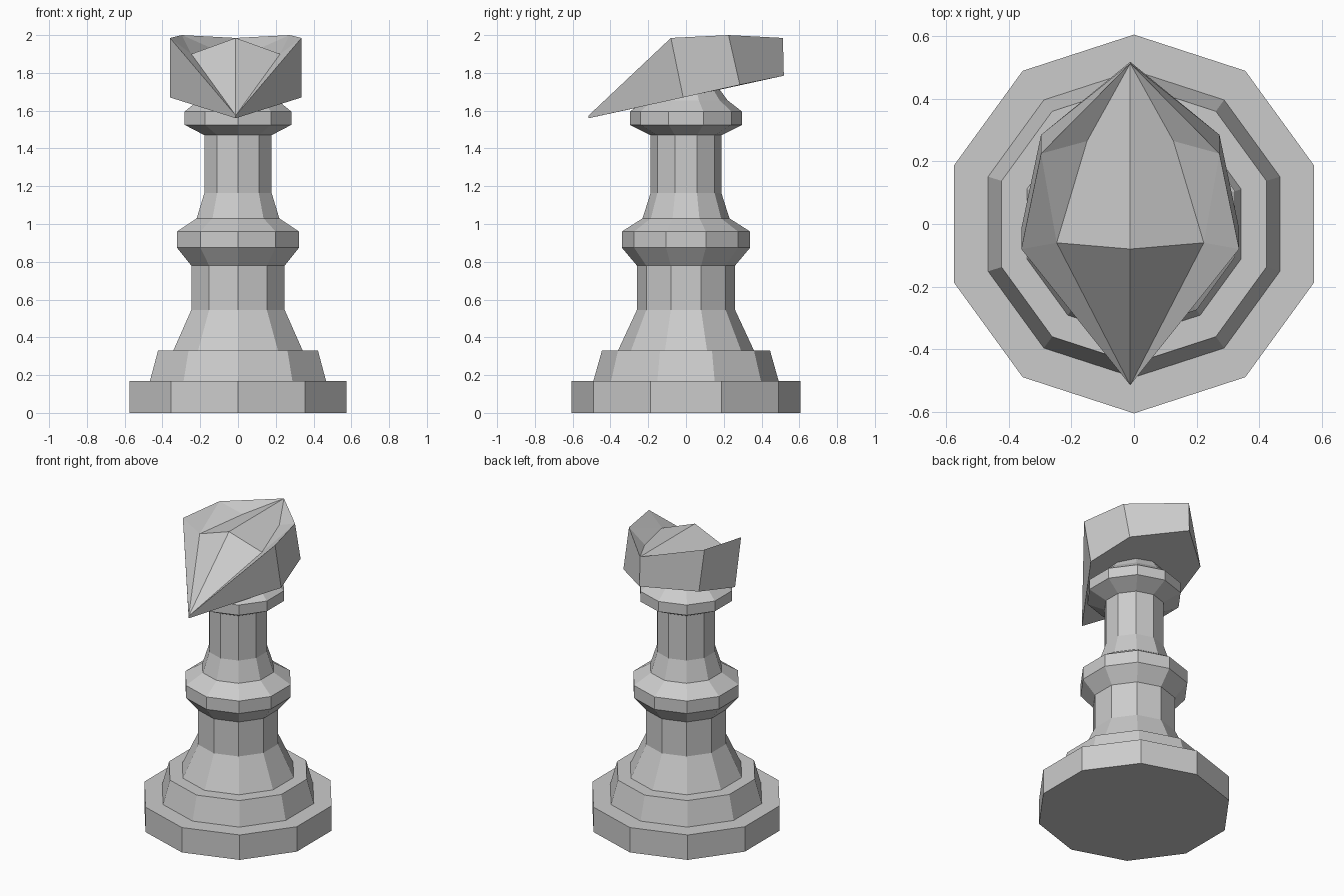
import bpy, bmesh, math

cube = bpy.data.objects.get("Cube")
if cube:
    bpy.data.objects.remove(cube)

grey = bpy.data.materials.new("stone_grey")
grey.use_nodes = True
grey.diffuse_color = (0.6, 0.6, 0.6, 1)
grey.node_tree.nodes["Principled BSDF"].inputs["Base Color"].default_value = (0.6, 0.6, 0.6, 1)

SIDES = 10


def add_object(name, bm):
    bmesh.ops.recalc_face_normals(bm, faces=bm.faces)
    mesh = bpy.data.meshes.new(name)
    bm.to_mesh(mesh)
    bm.free()
    mesh.materials.append(grey)
    obj = bpy.data.objects.new(name, mesh)
    bpy.context.collection.objects.link(obj)
    return obj


def turned(name, profile):
    """Closed ten-sided turning from (radius, height) pairs, corners on the y axis."""
    bm = bmesh.new()
    rings = []
    for r, z in profile:
        angles = [math.pi / 2 + math.tau * k / SIDES for k in range(SIDES)]
        rings.append([bm.verts.new((r * math.cos(a), r * math.sin(a), z)) for a in angles])
    for low, high in zip(rings, rings[1:]):
        for k in range(SIDES):
            n = (k + 1) % SIDES
            bm.faces.new((low[k], low[n], high[n], high[k]))
    bm.faces.new(rings[0][::-1])
    bm.faces.new(rings[-1])
    return add_object(name, bm)


# Turned pedestal: stepped base, waisted shaft, collars and neck
turned("pedestal", [
    (0.605, 0), (0.605, 0.17), (0.49, 0.17), (0.445, 0.33), (0.36, 0.33),
    (0.26, 0.545), (0.26, 0.78), (0.34, 0.875), (0.34, 0.96), (0.23, 1.03),
    (0.187, 1.165), (0.187, 1.47), (0.297, 1.525), (0.297, 1.595),
    (0.22, 1.655), (0.165, 1.73)])

# Faceted head: the left half, mirrored across its centre line
points = {
    "nose_low": (0, -0.515, 1.56), "nose": (0, -0.515, 1.575),
    "cheek_low": (0.348, -0.015, 1.67), "cheek": (0.348, -0.08, 1.985),
    "ear_low": (0.285, 0.285, 1.737), "ear": (0.285, 0.225, 2.0),
    "nape_low": (0, 0.518, 1.785), "nape": (0, 0.513, 1.985),
    "brow": (0.235, -0.06, 1.9), "crest": (0, -0.08, 1.985),
    "dip": (0.138, 0.265, 1.935),
}
faces = [
    "nose_low cheek_low cheek nose", "cheek_low ear_low ear cheek",
    "ear_low nape_low nape ear", "nose cheek brow", "nose brow crest",
    "crest brow dip nape", "brow cheek ear", "brow ear dip", "dip ear nape",
    "nose_low nape_low ear_low cheek_low",
]
bm = bmesh.new()
verts = {name: bm.verts.new(co) for name, co in points.items()}
for face in faces:
    bm.faces.new([verts[name] for name in face.split()])
head = add_object("head", bm)
head.location.x = -0.012
mirror = head.modifiers.new("mirror", 'MIRROR')
mirror.use_clip = True
